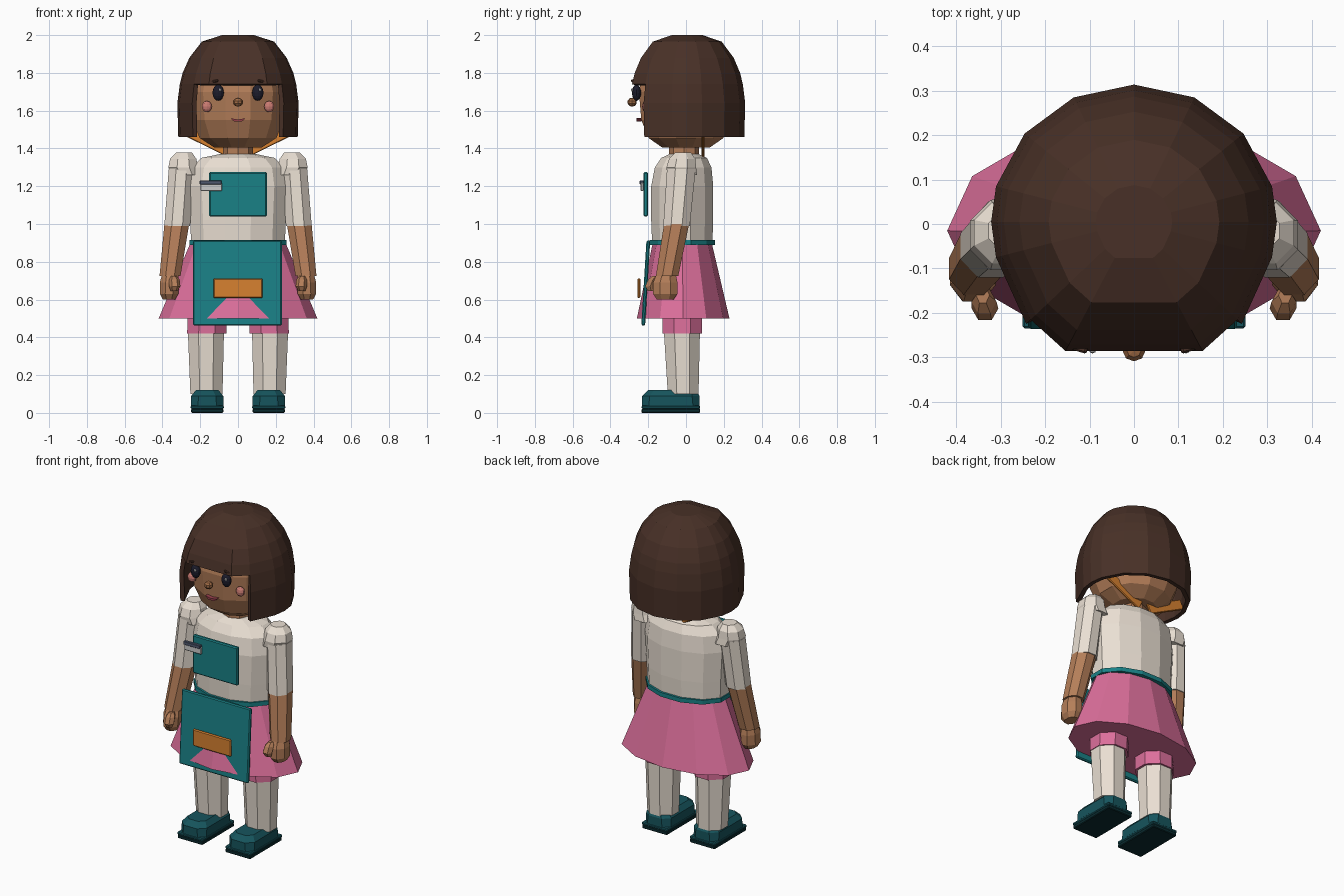
import bpy, bmesh
from math import sin, cos, radians, pi
from mathutils import Vector

if "Cube" in bpy.data.objects:
    bpy.data.objects.remove(bpy.data.objects["Cube"])

COLORS = dict(hair=(.065, .03, .02), skin=(.46, .21, .1), cream=(.82, .74, .65), teal=(.01, .22, .24),
              pink=(.72, .16, .33), orange=(.68, .22, .03), shoe=(.008, .09, .11), sole=(.003, .025, .03),
              black=(.012, .012, .025), white=(.85, .85, .88), cheek=(.6, .2, .17), lip=(.3, .05, .07),
              steel=(.08, .1, .16), nose=(.36, .15, .06))
MATS = {}
for key, col in COLORS.items():
    MATS[key] = bpy.data.materials.new(key)
    MATS[key].diffuse_color = (*col, 1)


def finish(name, bm, mat):
    bmesh.ops.recalc_face_normals(bm, faces=bm.faces)
    me = bpy.data.meshes.new(name)
    bm.to_mesh(me)
    bm.free()
    me.materials.append(MATS[mat])
    ob = bpy.data.objects.new(name, me)
    bpy.context.collection.objects.link(ob)
    return ob


def loft(name, rings, mat, n=8, phase=0.0, caps=True):
    """Stack of elliptical rings (cx, cy, z, rx, ry)."""
    bm = bmesh.new()
    loops = []
    for cx, cy, z, rx, ry in rings:
        loops.append([bm.verts.new((cx + rx * cos(2 * pi * i / n + phase),
                                    cy + ry * sin(2 * pi * i / n + phase), z)) for i in range(n)])
    for a, b in zip(loops, loops[1:]):
        for i in range(n):
            j = (i + 1) % n
            bm.faces.new((a[i], a[j], b[j], b[i]))
    if caps:
        bm.faces.new(loops[0])
        bm.faces.new(loops[-1])
    return finish(name, bm, mat)


def slab(name, loc, size, mat, rot=(0, 0, 0), bevel=0.006):
    bm = bmesh.new()
    bmesh.ops.create_cube(bm, size=1)
    bmesh.ops.scale(bm, vec=size, verts=bm.verts)
    bmesh.ops.bevel(bm, geom=bm.edges[:], offset=bevel, segments=1, affect='EDGES')
    ob = finish(name, bm, mat)
    ob.location, ob.rotation_euler = loc, rot
    return ob


def ball(name, loc, size, mat, u=10, v=6):
    bm = bmesh.new()
    bmesh.ops.create_uvsphere(bm, u_segments=u, v_segments=v, radius=1)
    bmesh.ops.scale(bm, vec=size, verts=bm.verts)
    ob = finish(name, bm, mat)
    ob.location = loc
    return ob


# Head and neck
loft("neck", [(0, -.01, 1.33, .08, .08), (0, -.01, 1.45, .08, .08)], 'skin')
loft("head", [(0, 0, 1.405, .13, .13), (0, 0, 1.455, .21, .205), (0, 0, 1.55, .25, .245),
              (0, 0, 1.7, .262, .258), (0, 0, 1.83, .23, .23), (0, 0, 1.92, .13, .13)],
     'skin', 12, pi / 12)

# Bob hair: faceted dome, short at the fringe, long at sides and back
angles = [-30, 30, 49, 75, 90, 105, 130, 155, 180, 205, 230, 255, 270, 285, 311]
dome = [(.085, 2.0), (.19, 1.965), (.255, 1.88), (.29, 1.8), (.305, 1.74)]
drop = [(.318, 1.64), (.313, 1.46)]
bm = bmesh.new()
loops = []
for r, z in dome + drop:
    row = []
    for a in angles:
        t = radians(a)
        yr = r * (1.10 if cos(t) > .6 else .97)
        row.append(bm.verts.new((r * sin(t) * 1.01, .005 - yr * cos(t), z)))
    loops.append(row)
for k, (a, b) in enumerate(zip(loops, loops[1:])):
    for i in range(len(angles)):
        if k >= len(dome) - 1 and i in (0, 1, len(angles) - 1):
            continue
        j = (i + 1) % len(angles)
        bm.faces.new((a[i], b[i], b[j], a[j]))
bm.faces.new(loops[0])
bmesh.ops.delete(bm, geom=[v for v in bm.verts if not v.link_faces], context='VERTS')
hair = finish("bob_hair", bm, 'hair')
sol = hair.modifiers.new("thickness", 'SOLIDIFY')
sol.thickness, sol.offset = .025, -1

# Face
ball("nose", (0, -.285, 1.645), (.027, .025, .024), 'nose', 8, 5)
bm = bmesh.new()
mouth = [bm.verts.new((x, y, z)) for y in (-.262, -.235)
         for x, z in ((-.04, 1.56), (0, 1.553), (.04, 1.56), (.02, 1.542), (-.02, 1.542))]
bm.faces.new(mouth[:5])
bm.faces.new(mouth[5:])
for i in range(5):
    j = (i + 1) % 5
    bm.faces.new((mouth[i], mouth[j], mouth[j + 5], mouth[i + 5]))
finish("mouth", bm, 'lip')

# Neckerchief strap and centred clothing
loft("shirt", [(0, -.02, .9, .257, .165), (0, -.02, 1.02, .262, .17), (0, -.02, 1.2, .272, .17),
               (0, -.015, 1.3, .255, .155), (0, -.01, 1.35, .2, .125), (0, -.01, 1.37, .1, .08)],
     'cream', 12, pi / 12)
loft("skirt", [(0, -.015, .5, .42, .245), (0, -.02, .905, .25, .155)], 'pink', 12)
loft("waistband", [(0, -.02, .89, .265, .18), (0, -.02, .916, .265, .18)], 'teal', 12, pi / 12)
slab("apron", (-.003, -.213, .687), (.47, .02, .45), 'teal', (-.06, 0, 0))
slab("apron_pocket", (0, -.249, .66), (.26, .016, .105), 'orange')
slab("bib", (0, -.213, 1.157), (.305, .024, .235), 'teal')
slab("badge", (-.142, -.232, 1.197), (.115, .016, .045), 'white', bevel=.004)
slab("badge_clip", (-.145, -.235, 1.22), (.115, .02, .022), 'steel', bevel=.003)

for side, s in (("left", -1), ("right", 1)):
    # Face details
    ball(side + "_eye", (s * .105, -.262, 1.695), (.03, .024, .043), 'black', 12, 8)
    ball(side + "_eye_glint", (s * .105 + .012, -.285, 1.71), (.008, .006, .009), 'white', 6, 4)
    slab(side + "_brow", (s * .122, -.272, 1.755), (.04, .03, .014), 'hair', (0, s * .25, s * .3), .004)
    ball(side + "_cheek", (s * .165, -.213, 1.622), (.028, .02, .03), 'cheek', 10, 6)
    # Neck strap running up under the hair
    p, q = Vector((s * .03, .095, 1.375)), Vector((s * .27, .085, 1.495))
    strap = slab(side + "_neck_strap", (p + q) / 2, ((q - p).length, .014, .06), 'orange', bevel=.004)
    strap.rotation_euler = (0, -s * .46, 0)

    # Arm: puffed shoulder, sleeve, forearm, hand, thumb
    loft(side + "_shoulder", [(s * .275, -.02, 1.26, .085, .085), (s * .29, -.025, 1.3, .085, .085),
                              (s * .29, -.02, 1.345, .075, .075), (s * .285, -.015, 1.378, .045, .045)],
         'cream', 8, pi / 8)
    loft(side + "_sleeve", [(s * .322, -.05, .99, .074, .076), (s * .3, -.025, 1.29, .072, .082)],
         'cream', 8, pi / 8)
    loft(side + "_forearm", [(s * .36, -.1, .725, .06, .064), (s * .324, -.05, 1.0, .071, .072)],
         'skin', 8, pi / 8)
    loft(side + "_hand", [(s * .365, -.11, .6, .035, .048), (s * .365, -.11, .63, .053, .07),
                          (s * .362, -.11, .69, .056, .07), (s * .36, -.105, .735, .045, .055)],
         'skin', 8, pi / 8)
    loft(side + "_thumb", [(s * .338, -.185, .645, .018, .02), (s * .335, -.19, .67, .03, .03),
                           (s * .337, -.175, .705, .028, .03), (s * .34, -.16, .725, .015, .02)],
         'skin', 6)

    # Leg: shorts cuff, stocking
    loft(side + "_shorts", [(s * .165, -.02, .42, .113, .112), (s * .155, -.02, .75, .11, .115)],
         'pink', 8, pi / 8)
    loft(side + "_stocking", [(s * .167, -.015, .1, .092, .088), (s * .17, -.022, .45, .104, .104)],
         'cream', 8, pi / 8)

    # Shoe: two thin soles and a chamfered upper
    slab(side + "_sole", (s * .163, -.08, .011), (.17, .31, .022), 'sole', bevel=.004)
    slab(side + "_welt", (s * .163, -.08, .03), (.176, .31, .018), 'shoe', bevel=.005)
    bm = bmesh.new()
    rows = []
    for z, w, y0, y1, c in ((.035, .085, -.232, .072, .035), (.09, .085, -.232, .072, .04),
                            (.12, .06, -.2, .055, .03)):
        pts = [(-w, y0 + c), (-w + c, y0), (w - c, y0), (w, y0 + c),
               (w, y1 - c), (w - c, y1), (-w + c, y1), (-w, y1 - c)]
        rows.append([bm.verts.new((s * .163 + x, y, z)) for x, y in pts])
    for a, b in zip(rows, rows[1:]):
        for i in range(8):
            bm.faces.new((a[i], a[(i + 1) % 8], b[(i + 1) % 8], b[i]))
    bm.faces.new(rows[0])
    bm.faces.new(rows[-1])
    finish(side + "_shoe", bm, 'shoe')

for m in bpy.data.materials:
    if m.users and not m.is_grease_pencil:
        m.use_nodes = True
        m.node_tree.nodes["Principled BSDF"].inputs["Base Color"].default_value = m.diffuse_color
